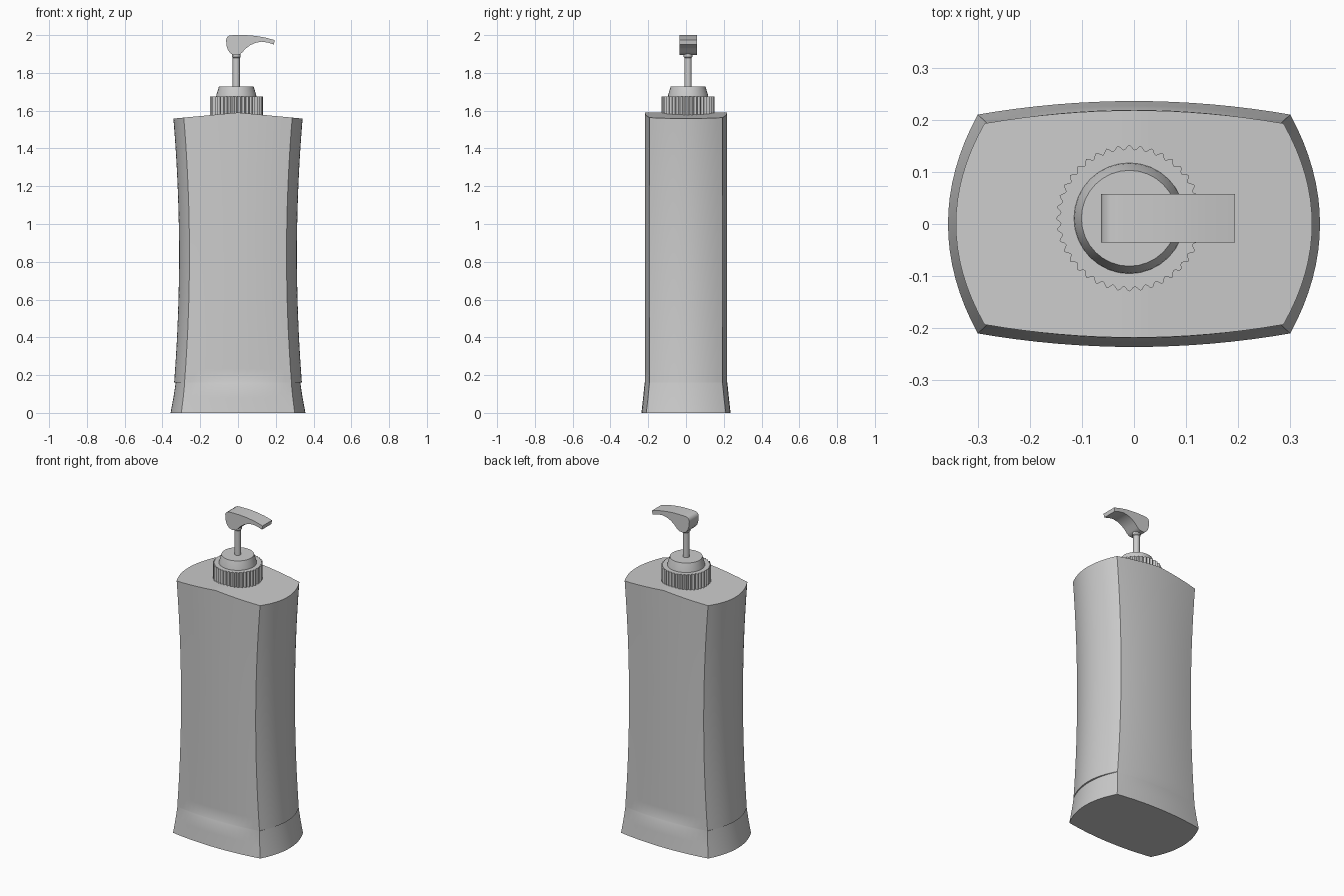
import bpy
import bmesh
import math

cube = bpy.data.objects.get("Cube")
if cube:
    bpy.data.objects.remove(cube, do_unlink=True)

grey = bpy.data.materials.new("plain_grey")
grey.use_nodes = True
colour = (0.6, 0.6, 0.6, 1.0)
grey.diffuse_color = colour
next(n for n in grey.node_tree.nodes if n.type == 'BSDF_PRINCIPLED').inputs["Base Color"].default_value = colour

PX, PY = -0.009, 0.011   # axis of the pump


def finish(name, bm, angle=30):
    bmesh.ops.recalc_face_normals(bm, faces=bm.faces)
    mesh = bpy.data.meshes.new(name)
    bm.to_mesh(mesh)
    bm.free()
    mesh.materials.append(grey)
    ob = bpy.data.objects.new(name, mesh)
    bpy.context.collection.objects.link(ob)
    bpy.ops.object.select_all(action='DESELECT')
    ob.select_set(True)
    bpy.context.view_layer.objects.active = ob
    bpy.ops.object.shade_smooth_by_angle(angle=math.radians(angle))
    return ob


def bridge(bm, a, b):
    n = len(a)
    for i in range(n):
        bm.faces.new((a[i], a[(i + 1) % n], b[(i + 1) % n], b[i]))


# Bottle: four bowed sides meeting at sharp corners
N = 16
SEAM = 0.16


def section(xc, yc, bulge_x, bulge_y):
    """Closed outline running front, +x end, back, -x end."""
    pts = []
    for k in range(2 * N):
        t = -1 + 2 * (k % N) / N
        bow = 1 - t * t
        pts.append((t * xc, -yc - bulge_y * bow) if k < N
                   else (xc + bulge_x * bow, t * yc))
    return pts + [(-x, -y) for x, y in pts]


def roof(x):
    return 1.59 - 0.032 * abs(x) / 0.343


bm = bmesh.new()
rings = []
# flared foot
for z, xc, yc, bx in ((0, 0.300, 0.210, 0.057), (0.08, 0.290, 0.201, 0.052),
                      (SEAM, 0.282, 0.193, 0.048)):
    rings.append([bm.verts.new((x, y, z)) for x, y in section(xc, yc, bx, 0.026)])
# waisted body, its ends overhanging the foot slightly
LEVELS = 20
for j in range(LEVELS + 1):
    t = j / LEVELS
    s = (t - 0.5) * 2
    xc = 0.257 + 0.028 * s * s + 0.002 * s
    ring = []
    for x, y in section(xc, 0.193, 0.055, 0.025):
        ring.append(bm.verts.new((x, y, SEAM + 0.002 + t * (roof(x) - SEAM - 0.002))))
    rings.append(ring)
for a, b in zip(rings, rings[1:]):
    bridge(bm, a, b)
bm.faces.new(rings[0])
# gently pitched shoulder, made of strips from front to back
top = rings[-1]
for i in range(N):
    bm.faces.new((top[i], top[i + 1], top[3 * N - i - 1], top[3 * N - i]))
for start in (N, 3 * N):
    for j in range(N // 2):
        quad = [top[(start + k) % (4 * N)] for k in (j, j + 1, N - j - 1, N - j)]
        bm.faces.new(list(dict.fromkeys(quad)))
finish("bottle", bm)


# Ribbed collar
TEETH, STEPS = 40, 6
bm = bmesh.new()
loops = []
for z in (1.57, 1.675):
    loop = []
    for i in range(TEETH * STEPS):
        a = 2 * math.pi * i / (TEETH * STEPS)
        r = 0.136 + 0.0045 * math.cos(TEETH * a)
        loop.append(bm.verts.new((PX + r * math.cos(a), PY + r * math.sin(a), z)))
    loops.append(loop)
bridge(bm, *loops)
bm.faces.new(loops[0])
bm.faces.new(loops[1])
finish("ribbed_collar", bm, 40)


def lathe(name, profile, segments):
    bm = bmesh.new()
    rings = []
    for r, z in profile:
        rings.append([bm.verts.new((PX + r * math.cos(2 * math.pi * i / segments),
                                    PY + r * math.sin(2 * math.pi * i / segments), z))
                      for i in range(segments)])
    for a, b in zip(rings, rings[1:]):
        bridge(bm, a, b)
    bm.faces.new(rings[0])
    bm.faces.new(rings[-1])
    return finish(name, bm)


lathe("collar_cap", [(0.107, 1.67), (0.105, 1.685), (0.092, 1.727)], 32)
lathe("pump_stem", [(0.019, 1.72), (0.019, 1.88), (0.023, 1.885), (0.023, 1.91)], 20)

# Pump head: side profile extruded across its width
profile = [(-0.063, 1.975), (-0.058, 1.990), (-0.045, 1.998), (-0.02, 2.0),
           (0.04, 2.0), (0.09, 1.996), (0.14, 1.988), (0.194, 1.974),
           (0.190, 1.950), (0.16, 1.960), (0.125, 1.965), (0.095, 1.960),
           (0.065, 1.947), (0.04, 1.928), (0.022, 1.908), (0.008, 1.897),
           (-0.02, 1.894), (-0.038, 1.901), (-0.053, 1.92), (-0.061, 1.945)]
bm = bmesh.new()
sides = [[bm.verts.new((x, y, z)) for x, z in profile] for y in (PY - 0.0465, PY + 0.0465)]
bridge(bm, *sides)
for side in sides:
    bm.faces.new(side)
finish("pump_head", bm, 40)
